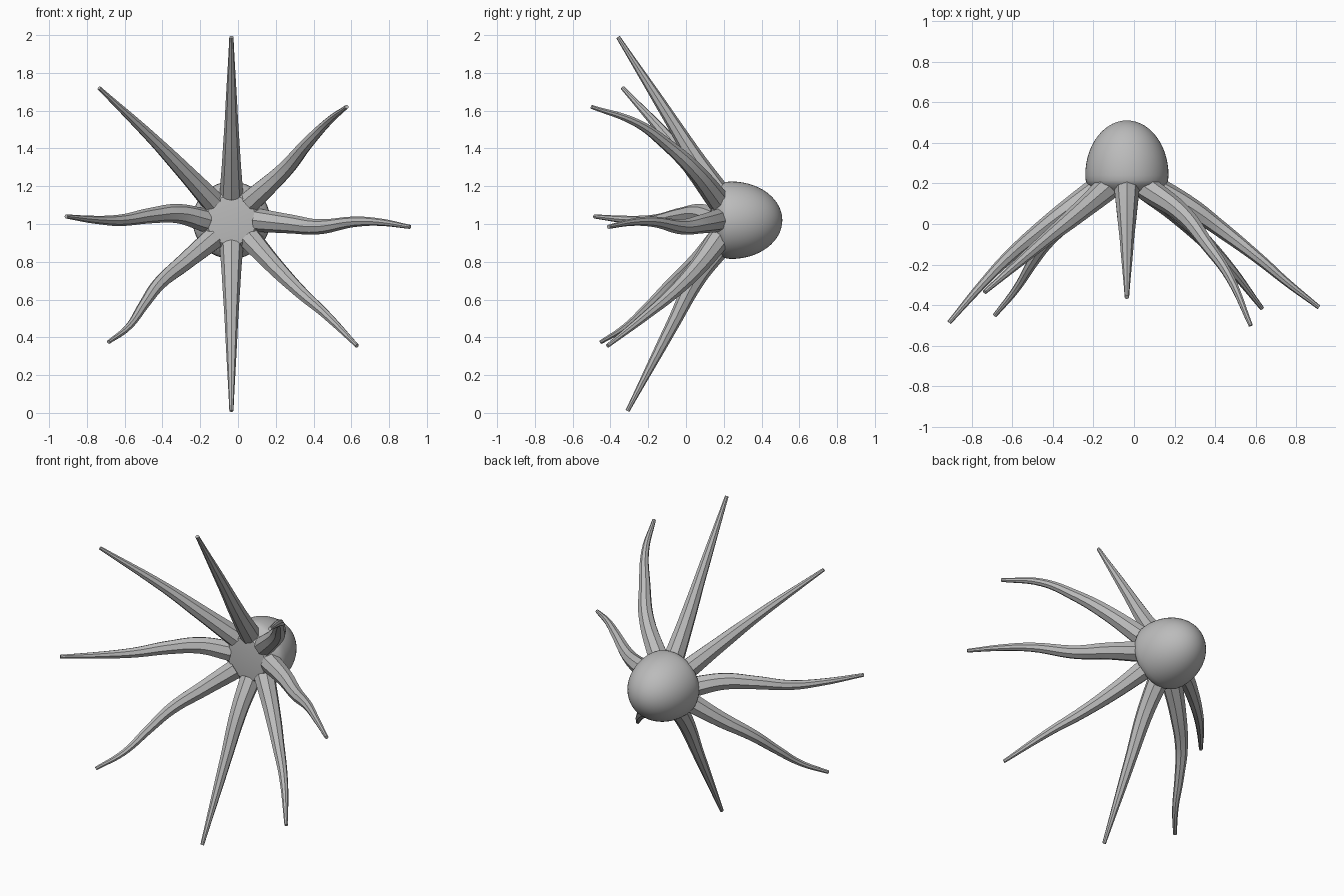
import bpy, bmesh, math
from mathutils import Matrix, Vector

if "Cube" in bpy.data.objects:
    bpy.data.objects.remove(bpy.data.objects["Cube"])

grey = bpy.data.materials.new("plain grey")
grey.use_nodes = True
grey.diffuse_color = (0.5, 0.5, 0.5, 1)
grey.node_tree.nodes["Principled BSDF"].inputs["Base Color"].default_value = (0.5, 0.5, 0.5, 1)

CX, CZ = -0.035, 1.02


def add_object(name, mesh):
    ob = bpy.data.objects.new(name, mesh)
    bpy.context.collection.objects.link(ob)
    mesh.materials.clear()
    mesh.materials.append(grey)
    bpy.ops.object.select_all(action='DESELECT')
    ob.select_set(True)
    bpy.context.view_layer.objects.active = ob
    bpy.ops.object.shade_smooth_by_angle(angle=math.radians(35))
    return ob


def make_head():
    # lathe: domed back plus a bevelled rim and shallow front face
    dome = [(0.205 * math.cos(t), 0.24 + 0.27 * math.sin(t))
            for t in (math.pi / 2 * (1 - i / 14) for i in range(15))]
    rim = [(0.203, 0.215), (0.195, 0.195), (0.17, 0.175), (0.13, 0.135), (0, 0.125)]
    bm = bmesh.new()
    verts = [bm.verts.new((CX + max(r, 0), y, CZ)) for r, y in dome + rim]
    edges = [bm.edges.new(pair) for pair in zip(verts, verts[1:])]
    bmesh.ops.spin(bm, geom=verts + edges, cent=(CX, 0, CZ), axis=(0, 1, 0),
                   angle=math.tau, steps=48)
    bmesh.ops.remove_doubles(bm, verts=bm.verts, dist=0.0005)
    bmesh.ops.recalc_face_normals(bm, faces=bm.faces)
    mesh = bpy.data.meshes.new("head")
    bm.to_mesh(mesh)
    bm.free()
    add_object("head", mesh)


def make_arm(name, turn, path):
    # eight-sided tapered tube from the front rim through the path points
    a = math.radians(turn)
    root = (CX + 0.14 * math.cos(a), 0.175, CZ + 0.14 * math.sin(a))
    pts = [Vector(p) for p in [root] + path]
    dist = [0]
    for p, q in zip(pts, pts[1:]):
        dist.append(dist[-1] + (q - p).length)
    curve = bpy.data.curves.new(name + "_path", 'CURVE')
    curve.dimensions = '3D'
    curve.bevel_depth = 1
    curve.bevel_resolution = 2
    curve.resolution_u = 6
    curve.use_fill_caps = True
    spline = curve.splines.new('BEZIER')
    spline.bezier_points.add(len(pts) - 1)
    for bp, p, d in zip(spline.bezier_points, pts, dist):
        t = d / dist[-1]
        bp.co = p
        bp.radius = 0.062 - 0.062 * t + 0.011 * t * t
        bp.handle_left_type = bp.handle_right_type = 'AUTO'
    guide = bpy.data.objects.new(name + "_guide", curve)
    bpy.context.collection.objects.link(guide)
    bpy.context.view_layer.update()
    deps = bpy.context.evaluated_depsgraph_get()
    mesh = bpy.data.meshes.new_from_object(guide.evaluated_get(deps))
    bpy.data.objects.remove(guide)
    add_object(name, mesh)


make_head()

# arms, counter-clockwise from the model's left
make_arm("left_arm", 0, [(0.28, 0.08, 1.0), (0.42, -0.02, 0.985),
                         (0.62, -0.175, 1.012), (0.75, -0.285, 1.01), (0.91, -0.41, 0.985)])
make_arm("upper_left_arm", 45, [(0.25, 0.04, 1.29), (0.36, -0.1, 1.42),
                                (0.47, -0.26, 1.535), (0.575, -0.5, 1.62)])
make_arm("top_arm", 90, [(CX, 0.04, 1.36), (CX, -0.085, 1.56), (CX, -0.36, 1.99)])
make_arm("upper_right_arm", 135, [(-0.28, 0.05, 1.275), (-0.45, -0.09, 1.45),
                                  (-0.735, -0.335, 1.72)])
make_arm("right_arm", 180, [(-0.32, 0.075, 1.055), (-0.46, -0.03, 1.045),
                            (-0.62, -0.165, 1.02), (-0.75, -0.3, 1.022), (-0.91, -0.485, 1.04)])
make_arm("lower_right_arm", 225, [(-0.28, 0.06, 0.8), (-0.42, -0.075, 0.68),
                                  (-0.5, -0.19, 0.57), (-0.58, -0.32, 0.455),
                                  (-0.685, -0.45, 0.375)])
make_arm("bottom_arm", 270, [(CX, 0.06, 0.72), (CX, -0.07, 0.47), (CX, -0.31, 0.01)])
make_arm("lower_left_arm", 315, [(0.2, 0.06, 0.77), (0.33, -0.065, 0.64),
                                 (0.46, -0.2, 0.525), (0.63, -0.415, 0.355)])
